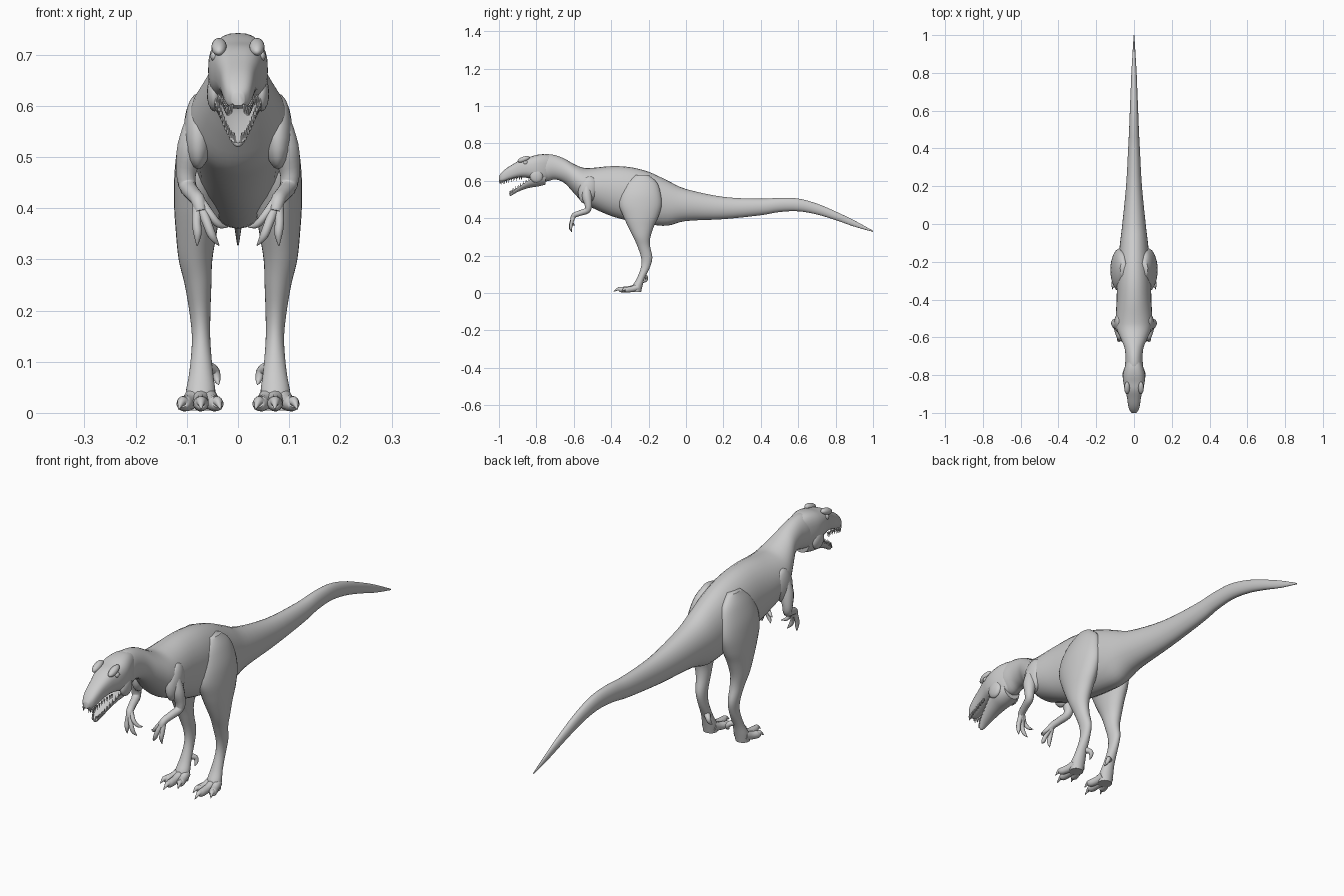
import bpy, bmesh, math
from mathutils import Vector, Matrix

if "Cube" in bpy.data.objects:
    bpy.data.objects.remove(bpy.data.objects["Cube"], do_unlink=True)

skin = bpy.data.materials.new("grey skin")
skin.use_nodes = True
skin.diffuse_color = (0.6, 0.6, 0.6, 1)
skin.node_tree.nodes["Principled BSDF"].inputs["Base Color"].default_value = skin.diffuse_color


def smooth_path(stations, steps=4):
    """Catmull-Rom interpolation of equal-length tuples."""
    pts = [stations[0]] + stations + [stations[-1]]
    out = []
    for a, b, c, d in zip(pts, pts[1:], pts[2:], pts[3:]):
        for k in range(steps):
            t = k / steps
            out.append([0.5 * (2 * q + (r - p) * t + (2 * p - 5 * q + 4 * r - s) * t * t
                               + (3 * q - p - 3 * r + s) * t ** 3)
                        for p, q, r, s in zip(a, b, c, d)])
    out.append(list(stations[-1]))
    return out


def finish(name, bm, mirrored=False):
    """Turn a bmesh into a smooth, optionally mirrored, object."""
    bmesh.ops.recalc_face_normals(bm, faces=bm.faces)
    mesh = bpy.data.meshes.new(name)
    bm.to_mesh(mesh)
    bm.free()
    mesh.materials.append(skin)
    obj = bpy.data.objects.new(name, mesh)
    bpy.context.scene.collection.objects.link(obj)
    if mirrored:
        obj.modifiers.new("Mirror", "MIRROR").use_mirror_merge = False
    bpy.ops.object.select_all(action="DESELECT")
    obj.select_set(True)
    bpy.context.view_layer.objects.active = obj
    bpy.ops.object.shade_smooth_by_angle(angle=math.radians(50))
    return obj


def skin_rings(bm, rings):
    """Bridge rings of points and cap both ends."""
    loops = [[bm.verts.new(p) for p in ring] for ring in rings]
    n = len(loops[0])
    for a, b in zip(loops, loops[1:]):
        for i in range(n):
            j = (i + 1) % n
            bm.faces.new((a[i], a[j], b[j], b[i]))
    bm.faces.new(loops[0])
    bm.faces.new(loops[-1])


def loft(name, stations, axis="Y", power=2.0, up=1.0, mirrored=False, sides=28):
    """Stations: position along axis, low edge, high edge, half width, centre x."""
    rings = []
    for t, lo, hi, half, cx in smooth_path([(s + (0,))[:5] for s in stations]):
        ring = []
        for i in range(sides):
            a = math.tau * i / sides
            c, s = math.cos(a), math.sin(a)
            c = math.copysign(abs(c) ** (2 / power), c)
            s = math.copysign(abs(s) ** (2 / power), s)
            if up < 0:      # dished section: rim at the high edge
                v = hi + (hi - lo) * s * (up if s > 0 else 1)
            else:
                v = (lo + hi) / 2 + (hi - lo) / 2 * s
            x = cx + half * c
            ring.append((x, t, v) if axis == "Y" else (x, v, t))
        rings.append(ring)
    bm = bmesh.new()
    skin_rings(bm, rings)
    return finish(name, bm, mirrored)


def limb(name, paths, sides=12):
    """Round tapered tubes through (x, y, z, radius) points, mirrored."""
    bm = bmesh.new()
    for path in paths:
        pts = smooth_path(path)
        rings = []
        for i, p in enumerate(pts):
            ahead, behind = pts[min(i + 1, len(pts) - 1)], pts[max(i - 1, 0)]
            d = (Vector(ahead[:3]) - Vector(behind[:3])).normalized()
            u = d.cross(Vector((0.9, 0.3, 0.2))).normalized()
            w = d.cross(u)
            rings.append([Vector(p[:3]) + p[3] * (u * math.cos(math.tau * k / sides)
                          + w * math.sin(math.tau * k / sides)) for k in range(sides)])
        skin_rings(bm, rings)
    return finish(name, bm, mirrored=True)


def blob(name, centre, size, tilt=0.0):
    """Mirrored ellipsoid."""
    bm = bmesh.new()
    bmesh.ops.create_uvsphere(bm, u_segments=16, v_segments=10, radius=1)
    m = Matrix.Translation(centre) @ Matrix.Rotation(tilt, 4, "X") @ Matrix.Diagonal((*size, 1))
    bmesh.ops.transform(bm, matrix=m, verts=bm.verts)
    return finish(name, bm, mirrored=True)


# Torso, neck and tail
loft("body_and_tail", [
    (1, .327, .333, .002), (.9, .355, .388, .008), (.8, .39, .436, .014),
    (.7, .42, .478, .018), (.6, .437, .505, .022), (.5, .433, .509, .026),
    (.4, .416, .504, .031), (.2, .395, .514, .042), (0, .385, .556, .062),
    (-.1, .36, .602, .074), (-.2, .368, .648, .083), (-.3, .385, .673, .09),
    (-.4, .412, .678, .092), (-.5, .455, .669, .097), (-.55, .483, .67, .094),
    (-.6, .535, .69, .074), (-.65, .588, .718, .052), (-.7, .607, .737, .045),
    (-.75, .597, .742, .047), (-.79, .62, .73, .04)])

# Skull with brow ridges, eyes and cheeks
skull = [(-.72, .615, .735, .036), (-.76, .597, .742, .05), (-.8, .6, .738, .058),
         (-.84, .614, .726, .056), (-.88, .618, .715, .046), (-.92, .612, .692, .037),
         (-.96, .6, .667, .031), (-.985, .594, .645, .024), (-1, .6, .625, .012)]
loft("skull", skull, power=2.7)
blob("brow_ridge", (.037, -.868, .715), (.015, .034, .014), .35)
blob("eye", (.046, -.858, .697), (.008, .012, .01))
blob("cheek", (.046, -.8, .625), (.015, .035, .036), .3)

# Dished lower jaw
jaw = [(-.75, .58, .62, .04), (-.79, .57, .622, .053), (-.83, .564, .608, .046),
       (-.87, .553, .584, .036), (-.91, .535, .557, .025), (-.935, .52, .538, .014),
       (-.943, .522, .532, .005)]
loft("lower_jaw", jaw, up=-.45)

# Tooth rows follow the jaw edges
bm = bmesh.new()
for rows, column, direction, inset in ((skull[4:], 1, -1, .8), (jaw[2:], 2, 1, .93)):
    for s in smooth_path(rows, 3)[:-1]:
        for side in (-1, 1):
            spot = Vector((side * s[3] * inset, s[0], s[column] + direction * .005))
            turn = Matrix.Rotation(math.pi if direction < 0 else 0, 4, "X")
            bmesh.ops.create_cone(bm, cap_ends=True, segments=6, radius1=.004, radius2=.0005,
                                  depth=.019, matrix=Matrix.Translation(spot) @ turn)
finish("teeth", bm)

# Hind legs, from thigh to foot
loft("hind_leg", [
    (.63, -.27, -.2, .018, .055), (.59, -.32, -.155, .034, .062),
    (.53, -.35, -.135, .045, .071), (.47, -.357, -.13, .048, .076),
    (.41, -.335, -.147, .046, .079), (.36, -.312, -.17, .041, .081),
    (.3, -.282, -.19, .033, .083), (.25, -.26, -.192, .026, .078),
    (.19, -.24, -.18, .02, .074), (.14, -.24, -.192, .018, .072),
    (.08, -.262, -.22, .023, .072), (.04, -.285, -.232, .029, .073),
    (.005, -.295, -.24, .028, .074)], axis="Z", mirrored=True)

# Toes with curved claws, plus the inner spur
def toe(x0, x1, y1):
    dx = (x1 - x0) / 3
    dy = (y1 + .26) / 3
    return [(x0, -.26, .03, .02), (x0 + dx, -.26 + dy, .021, .016),
            (x0 + 2 * dx, -.26 + 2 * dy, .018, .015), (x0 + 2.4 * dx, -.26 + 2.4 * dy, .022, .009),
            (x1, y1, .007, .001)]

limb("toes", [toe(.073, .072, -.387), toe(.085, .116, -.345), toe(.06, .034, -.345),
              [(.06, -.225, .09, .012), (.046, -.212, .082, .01),
               (.041, -.215, .066, .007), (.038, -.228, .055, .001)]])

# Arms and three clawed fingers
blob("shoulder", (.078, -.525, .55), (.028, .05, .075), -.25)
limb("arm", [[(.08, -.53, .58, .02), (.092, -.53, .52, .027), (.101, -.522, .47, .02),
              (.098, -.528, .442, .017), (.088, -.565, .428, .015),
              (.078, -.598, .415, .014), (.073, -.608, .393, .012)]])
limb("fingers", [
    [(.078, -.6, .41, .011), (.081, -.612, .375, .009), (.079, -.616, .35, .008),
     (.08, -.613, .326, .001)],
    [(.073, -.602, .405, .011), (.06, -.616, .37, .009), (.05, -.617, .345, .008),
     (.037, -.61, .327, .001)],
    [(.072, -.6, .41, .011), (.052, -.61, .385, .008), (.037, -.605, .368, .007),
     (.02, -.595, .363, .001)]], sides=10)
